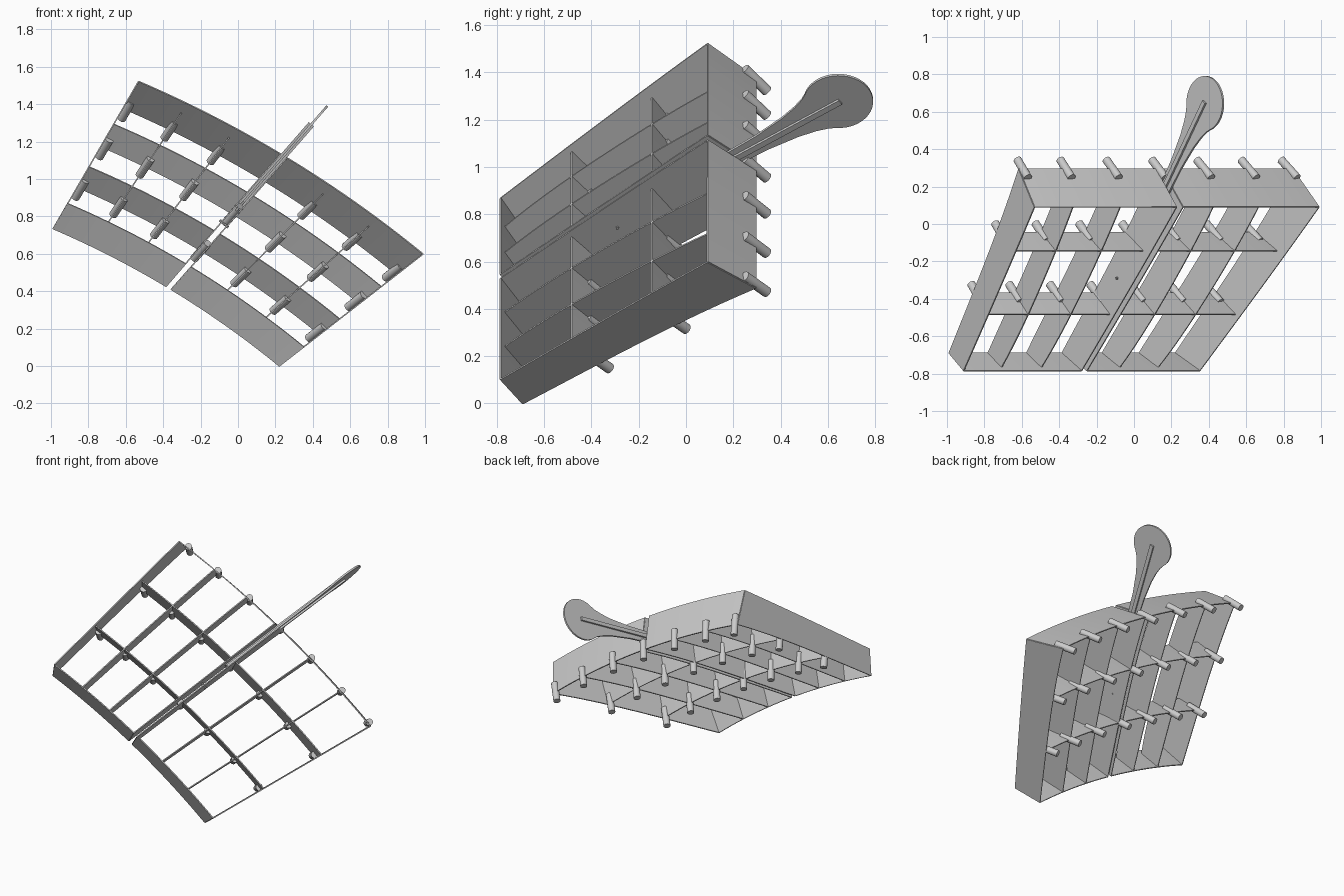
import bpy, bmesh
from math import sin, cos, radians, pi
from mathutils import Vector, Matrix

if "Cube" in bpy.data.objects:
    bpy.data.objects.remove(bpy.data.objects["Cube"])

# The lattice is a fan about an axis parallel to y; theta runs across it, rho inwards
CX, CZ = -2.758, -2.319
TH_L, TH_M, TH_R, GAP = 59.9, 48.9, 37.9, 0.25
STEP = (TH_L - TH_R) / 6


def lagrange(vals, u):
    n = len(vals)
    out = 0.0
    for i in range(n):
        w = 1.0
        for j in range(n):
            if j != i:
                w *= (u * (n - 1) - j) / (i - j)
        out += w * vals[i]
    return out


def point(theta, rho, y):
    r = lagrange((4.44, 4.569, 4.75), (TH_L - theta) / (TH_L - TH_R)) * (1 - rho / 4.5)
    return Vector((CX + r * cos(radians(theta)), y, CZ + r * sin(radians(theta))))


# (rho, y) profiles of the frame front edge, the recessed rib front edge and the back edge
FRAME = [(0, 0.09), (0.235, -0.184), (0.49, -0.475), (0.765, -0.785)]
RIBS = [(0.058, 0.16), (0.268, -0.145), (0.535, -0.485), (0.79, -0.765)]
BACK = [(0.17, 0.295), (0.41, -0.045), (0.665, -0.37), (0.925, -0.69)]


def on(profile, u):
    return lagrange([p[0] for p in profile], u), lagrange([p[1] for p in profile], u)


def finish(name, bm):
    bmesh.ops.recalc_face_normals(bm, faces=bm.faces)
    me = bpy.data.meshes.new(name)
    bm.to_mesh(me)
    bm.free()
    ob = bpy.data.objects.new(name, me)
    bpy.context.collection.objects.link(ob)
    return ob


def sheet(name, front, back):
    bm = bmesh.new()
    rows = [(bm.verts.new(a), bm.verts.new(b)) for a, b in zip(front, back)]
    for (a, b), (c, d) in zip(rows, rows[1:]):
        bm.faces.new((a, c, d, b))
    ob = finish(name, bm)
    mod = ob.modifiers.new("thickness", 'SOLIDIFY')
    mod.thickness, mod.offset = 0.007, 0


def long_wall(name, theta, profile, n=14):
    us = [i / n for i in range(n + 1)]
    sheet(name, [point(theta, *on(profile, u)) for u in us],
          [point(theta, *on(BACK, u)) for u in us])


def cross_wall(name, t0, t1, front, back, n=12):
    ts = [t0 + (t1 - t0) * i / n for i in range(n + 1)]
    sheet(name, [point(t, *front) for t in ts], [point(t, *back) for t in ts])


# Two lattice halves, separated by a narrow slot
for side, t0, t1 in (("left", TH_L, TH_M + GAP), ("right", TH_M - GAP, TH_R)):
    long_wall(side + "_frame_side_a", t0, FRAME)
    long_wall(side + "_frame_side_b", t1, FRAME)
    start = TH_L if side == "left" else TH_M
    for k in (1, 2):
        long_wall(f"{side}_rib_{k}", start - k * STEP, RIBS)
    cross_wall(side + "_frame_top", t0, t1, FRAME[0], BACK[0])
    cross_wall(side + "_frame_bottom", t0, t1, FRAME[3], BACK[3])
    for k in (1, 2):
        cross_wall(f"{side}_cross_rib_{k}", t0, t1, RIBS[k], BACK[k])


def cylinder(name, centre, direction, radius, length, sides):
    bm = bmesh.new()
    rot = direction.to_track_quat('Z', 'Y').to_matrix().to_4x4()
    bmesh.ops.create_cone(bm, cap_ends=True, segments=sides, radius1=radius, radius2=radius,
                          depth=length, matrix=Matrix.Translation(centre) @ rot)
    ob = finish(name, bm)
    bpy.ops.object.select_all(action='DESELECT')
    ob.select_set(True)
    bpy.context.view_layer.objects.active = ob
    bpy.ops.object.shade_smooth_by_angle(angle=radians(40))


# Pegs on the back edge at every crossing of the upper three rows
for row in range(3):
    for col in range(7):
        th = TH_L - col * STEP + (-0.3 if col == 0 else 0.3 if col == 6 else 0)
        a = radians(th)
        d = Vector((-0.75 * cos(a), 0.66, -0.75 * sin(a)))
        cylinder(f"peg_{row}_{col}", point(th, *BACK[row]), d, 0.023, 0.145, 14)

# Local frame of the handle: lies in the radial plane of the slot
am = radians(TH_M)
radial, yax = Vector((cos(am), 0, sin(am))), Vector((0, 1, 0))
ax = (yax * 0.813 + radial * 0.582).normalized()
perp = (radial * 0.813 - yax * 0.582).normalized()
nrm = ax.cross(perp)
origin = Vector((CX, 0.197, CZ)) + radial * 4.455
frame = Matrix.Translation(origin) @ Matrix((ax, perp, nrm)).transposed().to_4x4()

# Small pin joining the two halves
cylinder("slot_pin", Vector((-0.075, -0.29, 0.76)), nrm, 0.007, 0.06, 8)

# Paddle handle: flared blade with a round end
half = [(-0.42, 0.04), (0, 0.04), (0.15, 0.045), (0.3, 0.062), (0.38, 0.08), (0.43, 0.098)]
half += [(0.55 + 0.147 * cos(g), 0.147 * sin(g)) for g in
         (radians(130) * (1 - i / 14) for i in range(14))]
outline = half + [(0.697, 0)] + [(s, -h) for s, h in reversed(half)]
bm = bmesh.new()
face = bm.faces.new([bm.verts.new((s, h, -0.006)) for s, h in outline])
ext = bmesh.ops.extrude_face_region(bm, geom=[face])
bmesh.ops.translate(bm, vec=(0, 0, 0.012),
                    verts=[v for v in ext["geom"] if isinstance(v, bmesh.types.BMVert)])
bm.transform(frame)
finish("handle_blade", bm)

# Stiffening spine along the handle
bm = bmesh.new()
bmesh.ops.create_cube(bm, size=1)
bm.transform(frame @ Matrix.Translation((0.07, 0, 0)) @ Matrix.Diagonal((0.98, 0.026, 0.036, 1)))
finish("handle_spine", bm)
